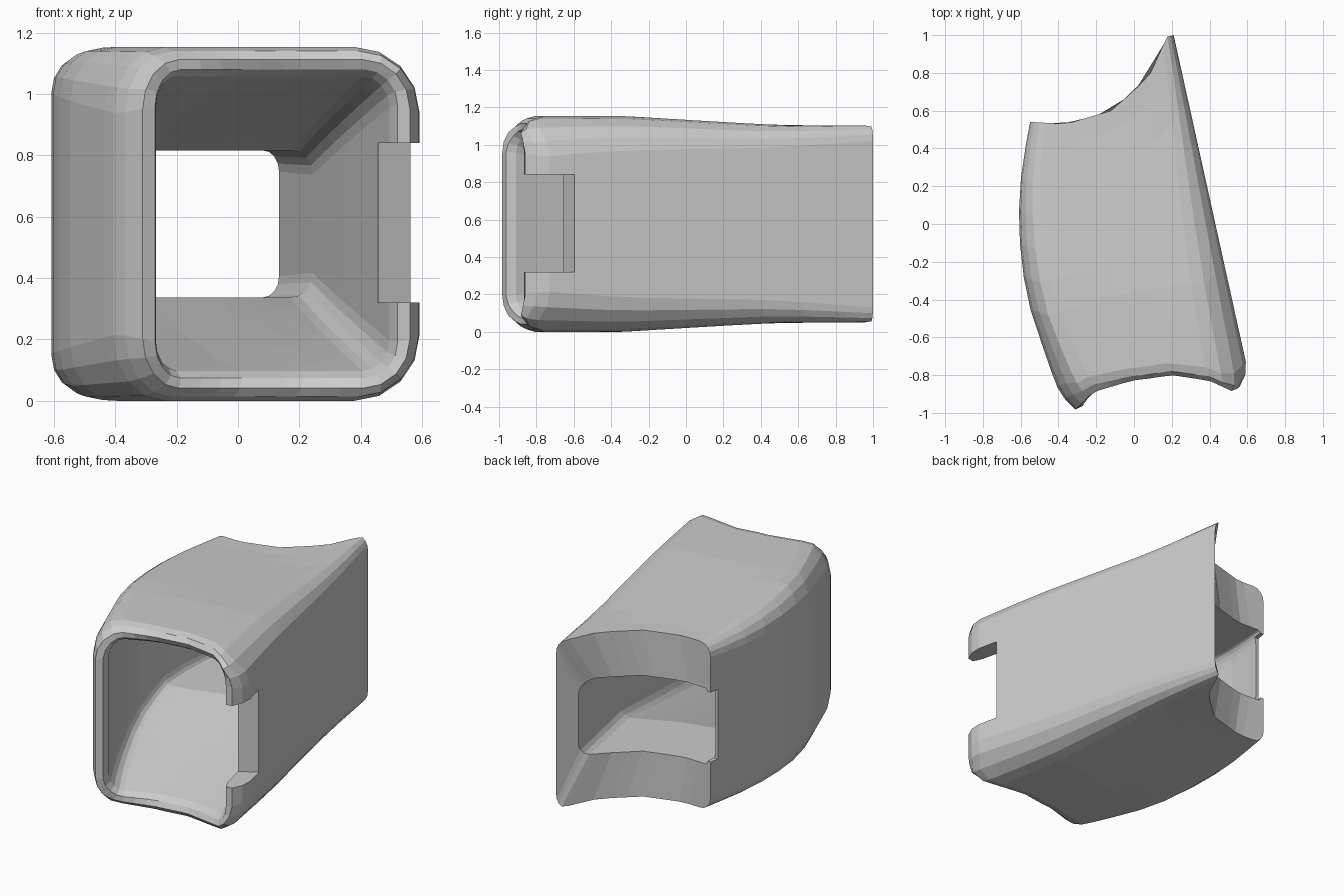
import bpy, bmesh, math
from mathutils import Vector

if "Cube" in bpy.data.objects:
    bpy.data.objects.remove(bpy.data.objects["Cube"])

CZ = 0.577
# plan outline as four edge curves (x, y)
FRONT = [(-.38, -.93), (-.29, -1.0), (-.2, -.94), (0, -.83), (.2, -.80), (.4, -.83), (.53, -.89), (.61, -.81)]
BACK = [(-.55, .54), (-.36, .53), (-.12, .60), (.07, .77), (.13, .87), (.17, .99), (.21, 1.0)]
LEFT = [(-.38, -.93), (-.45, -.75), (-.55, -.45), (-.60, -.2), (-.61, .05), (-.595, .3), (-.55, .54)]
RIGHT = [(.61, -.81), (.21, 1.0)]


def along(pts, s, axis):
    """Point on a polyline, parameter linear in the given axis."""
    a, b = pts[0][axis], pts[-1][axis]
    c = a + (b - a) * s
    for p, q in zip(pts, pts[1:]):
        if c <= q[axis] + 1e-9 if b > a else c >= q[axis] - 1e-9:
            f = (c - p[axis]) / (q[axis] - p[axis])
            return Vector(p).lerp(Vector(q), f)
    return Vector(pts[-1])


def plan(u, t):
    """Blend the four edge curves into one patch."""
    edges = along(LEFT, t, 1) * (1 - u) + along(RIGHT, t, 1) * u \
        + along(FRONT, u, 0) * (1 - t) + along(BACK, u, 0) * t
    corners = (Vector(FRONT[0]) * (1 - u) + Vector(FRONT[-1]) * u) * (1 - t) \
        + (Vector(BACK[0]) * (1 - u) + Vector(BACK[-1]) * u) * t
    return edges - corners


def mix(a, b, t):
    return a + (b - a) * t


def section(ul, ur, rl, rr, rz, segs=4, top=9):
    """Rounded rectangle as (u, drop below top, sign) points."""
    upper = []
    for i in range(segs + 1):
        a = math.pi / 2 * i / segs
        upper.append((ul + rl * (1 - math.cos(a)), rz * (1 - math.sin(a)), 1))
    for i in range(1, top):
        upper.append((mix(ul + rl, ur - rr, i / top), 0, 1))
    for i in range(segs + 1):
        a = math.pi / 2 * (1 - i / segs)
        upper.append((ur - rr * (1 - math.cos(a)), rz * (1 - math.sin(a)), 1))
    return upper + [(u, d, -1) for u, d, _ in reversed(upper)]


def outer(t):
    pts = []
    for u, d, s in section(0, 1, mix(.17, .1, t), mix(.22, .07, t), mix(.22, .08, t)):
        y = plan(u, t).y
        half = .577 - .05 * min(1, max(0, (y + .35) / .85))
        pts.append((u, s * (half - d)))
    return pts


def inner(t):
    half = mix(.495, .24, min(1, t / .68))
    return [(u, s * (half - d)) for u, d, s in
            section(mix(.14, .02, t), .9, mix(.07, .03, t), mix(.09, .07, t), mix(.10, .07, t))]


def place(u, h, t):
    p = plan(u, t)
    swept = max(0, (abs(h) - .36) / .2) ** 2 * max(0, 1 - u / .4) * (1 - t) ** 4
    return (p.x, p.y + .13 * swept, CZ + h)


# sleeve: outer skin, rounded front lip, tapered cavity, flat back rim
bm = bmesh.new()
rings = []
for t in (1, .92, .8, .68, .56, .44, .32, .2, .1, .045):
    rings.append([(u, h, t) for u, h in outer(t)])
for f, t in ((.15, .015), (.5, 0), (.85, .012)):
    rings.append([(mix(a[0], b[0], f), mix(a[1], b[1], f), t) for a, b in zip(outer(t), inner(t))])
for t in (.04, .12, .24, .36, .48, .58, .68, .8, .92, 1):
    rings.append([(u, h, t) for u, h in inner(t)])
loops = [[bm.verts.new(place(*p)) for p in r] for r in rings]
n = len(loops[0])
for i, a in enumerate(loops):
    b = loops[(i + 1) % len(loops)]
    for k in range(n):
        j = (k + 1) % n
        bm.faces.new((a[k], a[j], b[j], b[k]))
bmesh.ops.recalc_face_normals(bm, faces=bm.faces)
mesh = bpy.data.meshes.new("sleeve")
bm.to_mesh(mesh)
bm.free()
sleeve = bpy.data.objects.new("sleeve", mesh)
bpy.context.collection.objects.link(sleeve)


def cut(name, outline, z0, z1):
    """Cut a vertical prism out of the sleeve."""
    bm = bmesh.new()
    face = bm.faces.new([bm.verts.new((x, y, z0)) for x, y in outline])
    ext = bmesh.ops.extrude_face_region(bm, geom=[face])
    bmesh.ops.translate(bm, vec=(0, 0, z1 - z0),
                        verts=[v for v in ext["geom"] if isinstance(v, bmesh.types.BMVert)])
    bmesh.ops.recalc_face_normals(bm, faces=bm.faces)
    me = bpy.data.meshes.new(name)
    bm.to_mesh(me)
    bm.free()
    ob = bpy.data.objects.new(name, me)
    bpy.context.collection.objects.link(ob)
    ob.hide_render = True
    mod = sleeve.modifiers.new(name, "BOOLEAN")
    mod.operation, mod.solver, mod.object = "DIFFERENCE", "EXACT", ob
    bpy.context.view_layer.objects.active = sleeve
    bpy.ops.object.modifier_apply(modifier=name)
    bpy.data.objects.remove(ob)


# rectangular slot in the right wall, and small relief at the back of the left wall
cut("side_slot", [(.35, -.713), (.35, -1.1), (.8, -1.1), (.8, -.467)], .32, .84)
cut("back_relief", [(-.7, .48), (-.5, .48), (-.5, .7), (-.7, .7)], .36, .80)
